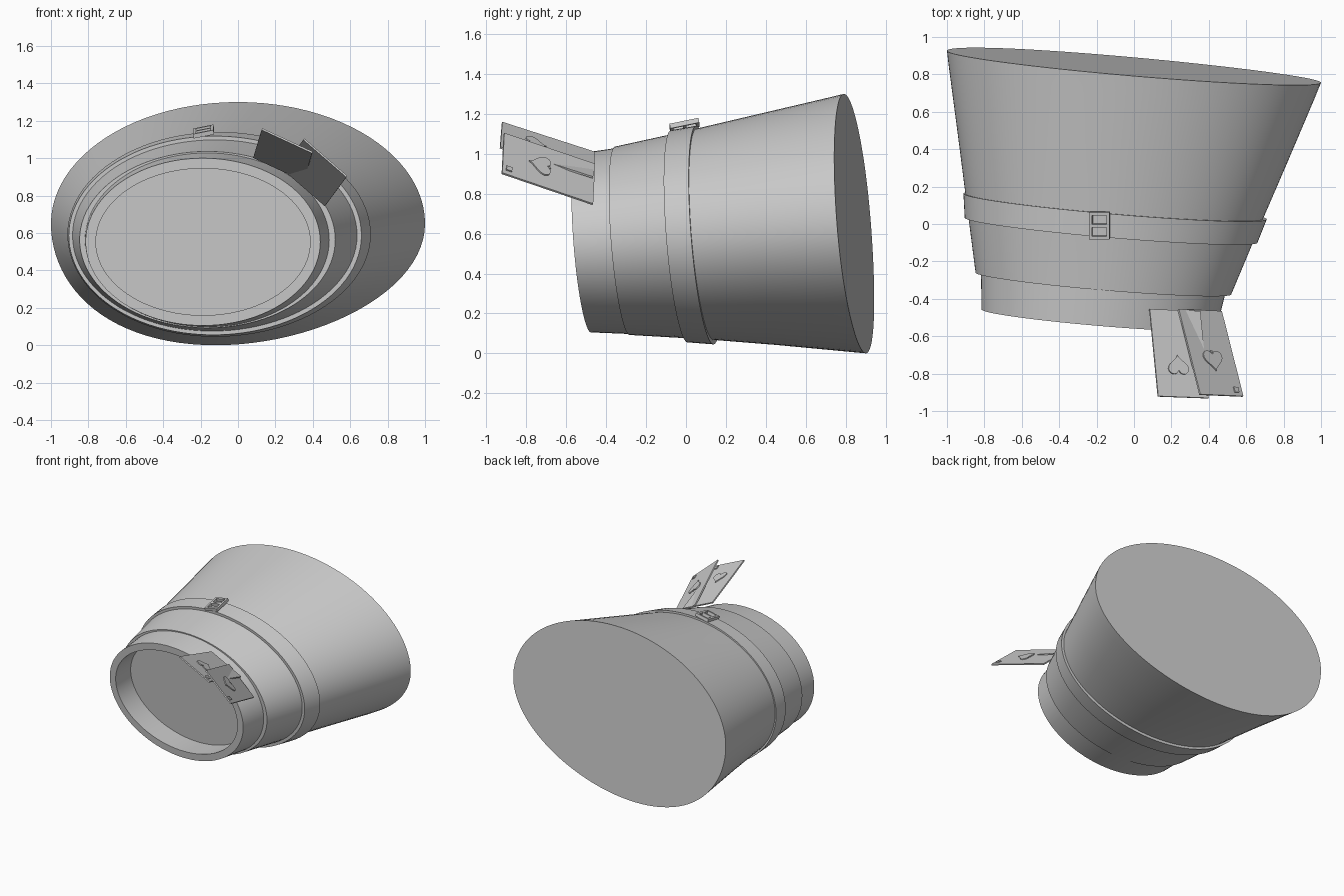
import bpy, bmesh, math
from mathutils import Vector

if "Cube" in bpy.data.objects:
    bpy.data.objects.remove(bpy.data.objects["Cube"])

N = 96
felt = bpy.data.materials.new("plain grey")
felt.diffuse_color = (0.6, 0.6, 0.6, 1)
felt.use_nodes = True
felt.node_tree.nodes["Principled BSDF"].inputs["Base Color"].default_value = felt.diffuse_color


def finish(name, bm, smooth=True):
    bmesh.ops.recalc_face_normals(bm, faces=bm.faces)
    me = bpy.data.meshes.new(name)
    bm.to_mesh(me)
    bm.free()
    me.materials.append(felt)
    ob = bpy.data.objects.new(name, me)
    bpy.context.collection.objects.link(ob)
    if smooth:
        me.polygons.foreach_set("use_smooth", [True] * len(me.polygons))
        me.set_sharp_from_angle(angle=math.radians(30))
    return ob


def depth(t, x, z):
    # every cross-section lies on the same tilted plane direction
    return t - 0.085 * x - 0.077 * (z - 0.6)


def ring(bm, t, left, right, low, high, skew=0.0):
    cx, rx, cz, rz = (left + right) / 2, (right - left) / 2, (low + high) / 2, (high - low) / 2
    out = []
    for i in range(N):
        a = math.tau * i / N
        s = math.sin(a)
        x = cx + rx * math.cos(a) + (skew * s * s if s < 0 else 0)
        z = cz + rz * s
        out.append(bm.verts.new((x, depth(t, x, z), z)))
    return out


def loft(name, sections, closed=False):
    bm = bmesh.new()
    rings = [ring(bm, *s) for s in sections]
    pairs = list(zip(rings, rings[1:]))
    if closed:
        pairs.append((rings[-1], rings[0]))
    else:
        bm.faces.new(rings[0])
        bm.faces.new(rings[-1])
    for a, b in pairs:
        for i in range(N):
            j = (i + 1) % N
            bm.faces.new((a[i], a[j], b[j], b[i]))
    return finish(name, bm)


# Flared hat crown, stepped sweat rim, and recessed inner disc
loft("hat_crown", [
    (0.845, -1.0, 1.0, 0.0, 1.30, -0.12),
    (0.76, -0.99, 0.967, 0.008, 1.28, -0.105),
    (0.40, -0.942, 0.82, 0.042, 1.198, -0.06),
    (0.05, -0.897, 0.675, 0.07, 1.118, -0.02),
    (-0.335, -0.847, 0.52, 0.092, 1.036, 0),
    (-0.335, -0.818, 0.488, 0.097, 1.028, 0),
    (-0.53, -0.815, 0.44, 0.105, 1.0, 0),
    (-0.53, -0.76, 0.386, 0.16, 0.945, 0),
    (-0.34, -0.76, 0.386, 0.16, 0.945, 0),
])

# Band around the crown
loft("hat_band", [
    (0.085, -0.912, 0.71, 0.045, 1.14, -0.02),
    (-0.045, -0.905, 0.66, 0.055, 1.118, -0.01),
    (-0.045, -0.87, 0.62, 0.09, 1.08, -0.01),
    (0.085, -0.87, 0.65, 0.09, 1.09, -0.02),
], closed=True)


def slab(bm, pts, normal, thick):
    """Extruded flat outline."""
    a = [bm.verts.new(p) for p in pts]
    b = [bm.verts.new(p + normal * thick) for p in pts]
    bm.faces.new(a)
    bm.faces.new(b)
    for i in range(len(a)):
        j = (i + 1) % len(a)
        bm.faces.new((a[i], a[j], b[j], b[i]))


# Buckle: two rails and three bars lying on the band
u = Vector((0.11, 0, 0.022))
v = Vector((0, 0.145, 0.03))
o = Vector((-0.237, -0.078, 1.105))
up = u.cross(v).normalized()
bm = bmesh.new()
bars = [(0, 0.15, 0, 1), (0.85, 1, 0, 1)] + [(0.1, 0.9, c, c + 0.11) for c in (0, 0.445, 0.89)]
for x0, x1, y0, y1 in bars:
    slab(bm, [o + u * x + v * y for x, y in ((x0, y0), (x1, y0), (x1, y1), (x0, y1))], up, 0.024)
finish("buckle", bm, False)


# Two cards tucked at the rim, with raised suit shapes
def heart(stem):
    pts = []
    for i in range(40):
        a = math.tau * i / 40
        x = 16 * math.sin(a) ** 3
        y = 13 * math.cos(a) - 5 * math.cos(2 * a) - 2 * math.cos(3 * a) - math.cos(4 * a)
        if stem and i == 0:
            pts += [(-0.12, 0.75), (0.12, 0.75)]
            continue
        pts.append((x / 16, y / 16))
    return pts


def card(name, near, far, far_side, centre, size, flip, stem):
    near, far, far_side = map(Vector, (near, far, far_side))
    w, l = far_side - far, far - near
    n = w.cross(-l).normalized()
    bm = bmesh.new()
    slab(bm, [near, far, far_side, near + w], n, -0.01)
    finish(name, bm, False)
    wd, ld = w.normalized(), l.normalized()
    c = near + w * centre[0] + l * centre[1] - n * 0.002
    bm = bmesh.new()
    slab(bm, [c + wd * x * size + ld * y * size * flip for x, y in heart(stem)], n, 0.009)
    # small corner pip
    k = near + w * 0.86 + l * 0.93 - n * 0.002
    slab(bm, [k + wd * x + ld * y for x, y in
              ((-.015, -.015), (.015, -.015), (.015, .015), (-.015, .015))], n, 0.009)
    finish(name + "_suit", bm, False)


card("left_card", (0.085, -0.455, 1.01), (0.13, -0.92, 1.16), (0.40, -0.93, 1.035),
     (0.45, 0.65), 0.06, 1, False)
card("right_card", (0.24, -0.455, 0.95), (0.355, -0.91, 1.105), (0.585, -0.92, 0.905),
     (0.5, 0.58), 0.065, -1, True)
